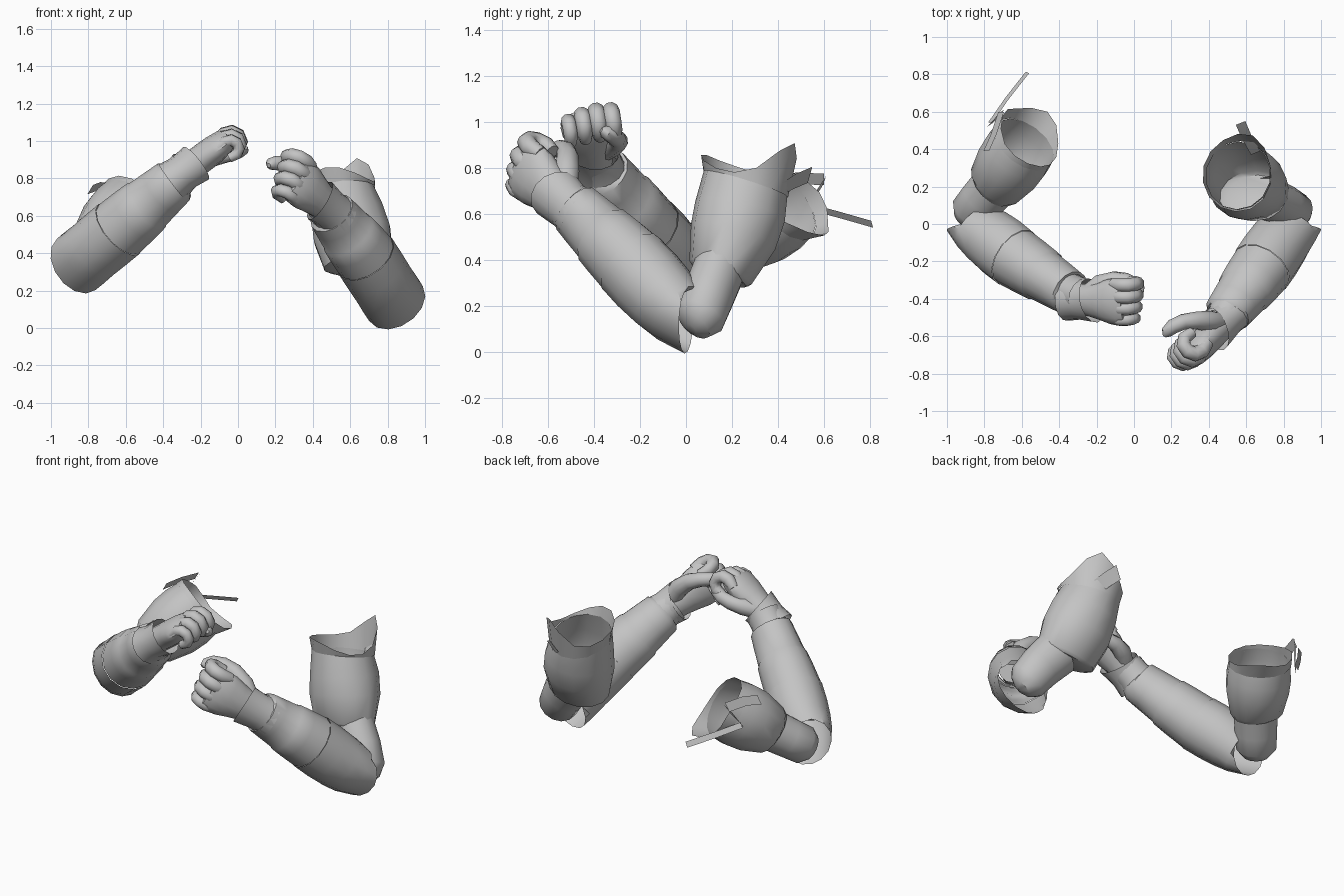
import bpy, bmesh, math
from mathutils import Vector as V

if "Cube" in bpy.data.objects:
    bpy.data.objects.remove(bpy.data.objects["Cube"])

grey = bpy.data.materials.new("plain_grey")
grey.diffuse_color = (0.55, 0.55, 0.55, 1)
grey.use_nodes = True
grey.node_tree.nodes["Principled BSDF"].inputs["Base Color"].default_value = grey.diffuse_color


def finish(name, bm, smooth=40):
    bmesh.ops.recalc_face_normals(bm, faces=bm.faces)
    me = bpy.data.meshes.new(name)
    bm.to_mesh(me)
    bm.free()
    ob = bpy.data.objects.new(name, me)
    bpy.context.collection.objects.link(ob)
    me.materials.append(grey)
    bpy.ops.object.select_all(action='DESELECT')
    ob.select_set(True)
    bpy.context.view_layer.objects.active = ob
    bpy.ops.object.shade_smooth_by_angle(angle=math.radians(smooth))
    return ob


def tube(name, stations, ref=(0, 0, 1), n=14, caps=(False, False), normals=None, lift=None):
    """Loft rings through (centre, radius along ref, radius across); lift raises the last rim."""
    bm = bmesh.new()
    pts = [V(s[0]) for s in stations]
    rings = []
    for i, s in enumerate(stations):
        axis = (pts[min(i + 1, len(pts) - 1)] - pts[max(i - 1, 0)]).normalized()
        if normals and i in normals:
            axis = V(normals[i]).normalized()
        a = V(ref)
        a = (a - axis * a.dot(axis)).normalized()
        b = axis.cross(a)
        ring = []
        for k in range(n):
            t = 2 * math.pi * k / n
            d = a * math.cos(t) + b * math.sin(t)
            p = pts[i] + a * math.cos(t) * s[1] + b * math.sin(t) * s[-1]
            if lift and i == len(pts) - 1:
                p += lift(d)
            ring.append(bm.verts.new(p))
        rings.append(ring)
    for r, q in zip(rings, rings[1:]):
        for k in range(n):
            bm.faces.new((r[k], r[(k + 1) % n], q[(k + 1) % n], q[k]))
    if caps[0]:
        bm.faces.new(rings[0])
    if caps[1]:
        bm.faces.new(rings[-1])
    return finish(name, bm)


def ribbon(name, points, width):
    bm = bmesh.new()
    w = V(width) / 2
    rows = [(bm.verts.new(V(p) - w), bm.verts.new(V(p) + w)) for p in points]
    for r, q in zip(rows, rows[1:]):
        bm.faces.new((r[0], r[1], q[1], q[0]))
    return finish(name, bm)


def hand(side, wrist, f, back, sign, s, thumb_drop, cuff_tilt):
    """Fist built in a frame of forward, index-side and back-of-hand axes."""
    w, f = V(wrist), V(f).normalized()
    c = V(back)
    c = (c - f * c.dot(f)).normalized()
    u = f.cross(c) * sign

    def at(a, b, h):
        return w + (f * a + u * b + c * h) * s

    palm = [(-.08, .078, .07), (.0, .08, .07), (.06, .094, .07), (.12, .112, .068),
            (.18, .118, .06), (.215, .105, .045)]
    tube(side + "_palm", [(at(a, 0, -.01), r * s, q * s) for a, r, q in palm],
         ref=u, caps=(True, True))
    # four curled fingers
    path = [(.15, .01, .03), (.2, .018, .035), (.234, .004, .035), (.25, -.028, .034),
            (.242, -.062, .033), (.212, -.08, .032), (.165, -.072, .026)]
    for i, k in enumerate((1, 1, .95, .85)):
        b = .088 - i * .058
        drop = -.009 * abs(i - 1.3)
        tube(f"{side}_finger_{i + 1}",
             [(at(.1 + (a - .1) * (k + .02), b * (1.06 - a * .3), h * k + drop), r * k * s)
              for a, h, r in path], ref=u, n=10, caps=(True, True))
    # thumb
    thumb = [(-.01, .035, -.02, .045), (.05, .08, -.05, .048), (.11, .1, -.095, .041),
             (.16, .095, -.13, .036), (.205, .075, -.148, .034), (.235, .05, -.15, .027),
             (.247, .035, -.145, .01)]
    tube(side + "_thumb", [(at(a, b, h * thumb_drop), r * s) for a, b, h, r in thumb],
         ref=c, n=10, caps=(True, True))
    # flared cuff with a longer tongue on one side
    q = u * cuff_tilt[0] + c * cuff_tilt[1]
    tube(side + "_cuff", [(at(-.14, 0, -.01), .118, .112), (at(-.07, 0, -.01), .108, .1),
                          (at(.01, 0, -.012), .118, .11)], ref=u,
         lift=lambda d: f * (.05 * d.dot(q)))


def lerp(a, b, t):
    return V(a).lerp(V(b), t)


def forearm(side, elbow, guard, end, wrist, open_dir, wide):
    joint = (V(end) - V(elbow)).normalized()
    # broad elbow guard, open at the back for the upper arm
    tube(side + "_elbow_guard",
         [(elbow, .172, .122), (lerp(elbow, guard, .15), .172, .142),
          (lerp(elbow, guard, .4), .17, .162), (lerp(elbow, guard, .7), .172, .17),
          (guard, .172, .168)], ref=wide, normals={0: open_dir, 4: joint})
    # two overlapping forearm sleeves
    tube(side + "_forearm_sleeve",
         [(guard, .169, .165), (lerp(guard, end, .3), .163, .156), (lerp(guard, end, .5), .156, .148),
          (lerp(guard, end, .53), .149, .14), (lerp(guard, end, .8), .138, .13),
          (end, .13, .122), (lerp(end, wrist, .12), .11, .105)], ref=wide, normals={0: joint})
    tube(side + "_wrist_sleeve",
         [(end, .112, .105), (lerp(end, wrist, .35), .104, .1), (lerp(end, wrist, .7), .108, .1)])


# ---- right side arm (+x)
forearm("right", (.845, .0, .13), (.68, -.24, .385), (.5, -.475, .615), (.45, -.56, .68),
        (-.2, -.95, .1), (.82, 0, .5))
hand("right", (.455, -.565, .675), (-.57, -.62, .53), (.7, -.7, 0), 1, 1.18, 1.12, (0, .9))
tube("right_lower_sleeve", [((.89, .02, .1), .03, .03), ((.88, .035, .115), .08, .08),
                            ((.855, .06, .15), .112, .118), ((.79, .1, .25), .115, .13),
                            ((.7, .145, .36), .115, .14)],
     ref=(0, 1, 0), caps=(True, False))
band = (-.15, .35, .9)
tube("right_upper_sleeve", [((.655, .145, .33), .125, .16), ((.645, .15, .345), .145, .19),
                            ((.61, .205, .5), .192, .212), ((.585, .235, .61), .2, .2),
                            ((.555, .26, .735), .19, .175)],
     ref=(0, 1, 0), normals={0: band, 1: band, 4: (-.1, .3, .95)}, caps=(True, False))
peak = V((.45, .88, -.1)).normalized()
dip = V((.85, -.5, 0)).normalized()
tube("right_shoulder_collar", [((.56, .26, .73), .193, .177), ((.55, .262, .79), .197, .175)],
     ref=(0, 1, 0), normals={0: (-.1, .3, .95), 1: (-.1, .3, .95)},
     lift=lambda d: V((0, .2, 1)) * (.02 + .15 * max(0, d.dot(peak)) ** 4
                                     - .07 * max(0, d.dot(dip)) ** 2) + d * .01)
ribbon("right_collar_strip", [(.57, .54, .77), (.6, .47, .74), (.65, .38, .68)], (.05, .02, .07))

# ---- left side arm (-x)
forearm("left", (-.865, .0, .34), (-.635, -.18, .53), (-.345, -.365, .78), (-.24, -.4, .885),
        (.25, -.95, .1), (-.61, 0, .79))
hand("left", (-.24, -.41, .885), (.8, -.05, .6), (-.53, -.15, .8), -1, 1.1, .7, (-.6, 0))
tube("left_lower_sleeve", [((-.905, .015, .315), .03, .03), ((-.895, .025, .325), .08, .08),
                           ((-.87, .06, .35), .115, .118), ((-.81, .13, .405), .118, .125),
                           ((-.735, .215, .475), .125, .13)],
     caps=(True, False))
tube("left_upper_sleeve", [((-.755, .2, .46), .13, .135), ((-.74, .215, .475), .15, .155),
                           ((-.67, .31, .55), .19, .185), ((-.625, .375, .6), .195, .19),
                           ((-.585, .43, .645), .185, .18)], caps=(True, False))
low = V((.35, .35, -.87)).normalized()
side_dir = V((-.75, .6, .1)).normalized()
tube("left_shoulder_collar", [((-.59, .425, .64), .188, .184), ((-.572, .448, .66), .187, .184)],
     lift=lambda d: V((.45, .7, .0)) * (.1 * max(0, d.dot(low)) ** 3 + .06 * max(0, d.dot(side_dir)) ** 3))
# loose strap ends
ribbon("left_loose_strap", [(-.77, .54, .63), (-.68, .67, .595), (-.57, .81, .555)], (.018, -.008, .03))
ribbon("left_collar_strip", [(-.79, .39, .74), (-.75, .48, .755), (-.71, .6, .75)], (.03, .0, .05))
ribbon("left_collar_fold", [(-.71, .6, .74), (-.74, .56, .68), (-.77, .53, .62)], (.03, .02, .05))
